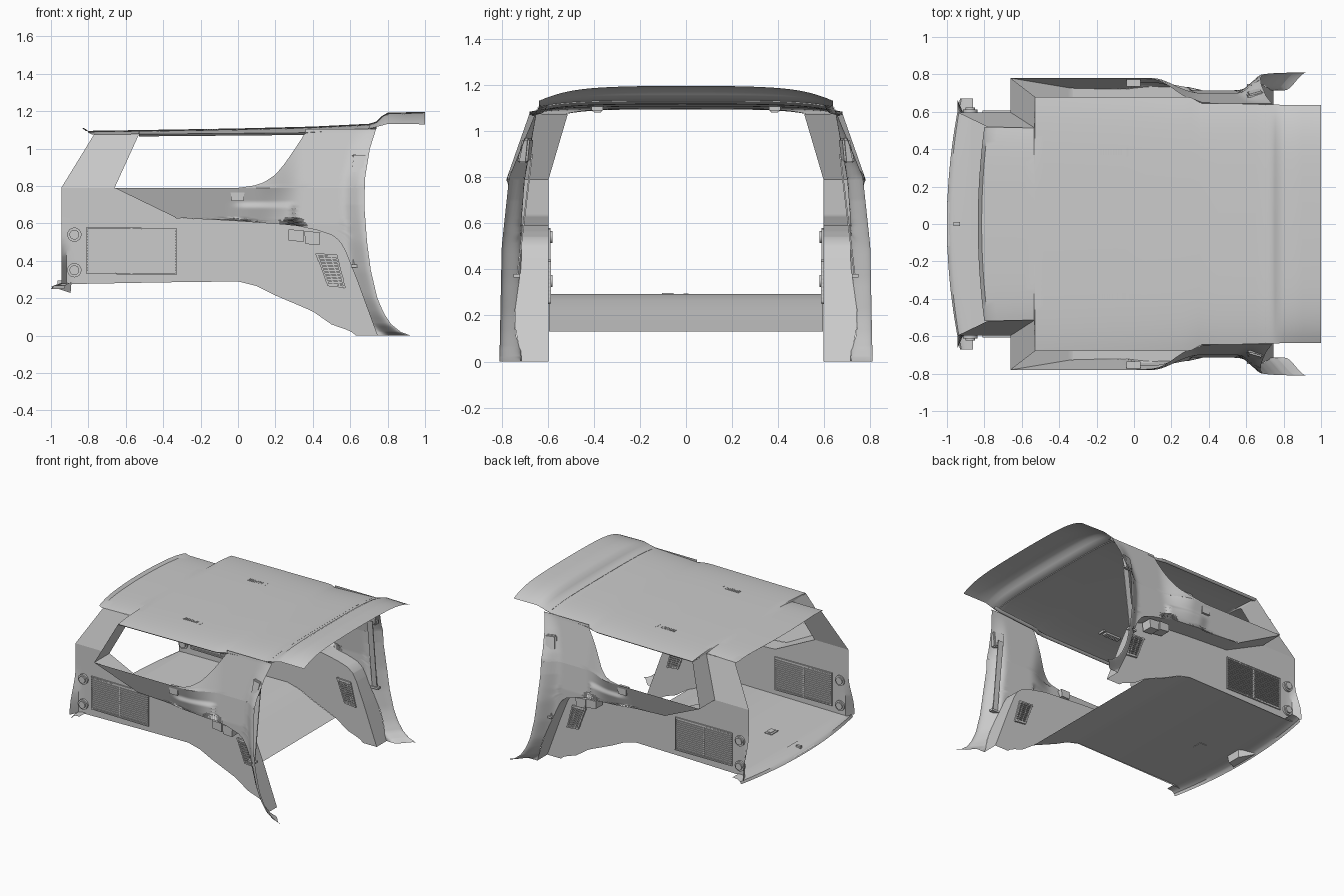
import bpy, bmesh, math

if "Cube" in bpy.data.objects:
    bpy.data.objects.remove(bpy.data.objects["Cube"])


def lin(tab, v):
    """Piecewise-linear lookup."""
    if v <= tab[0][0]:
        return tab[0][1]
    for (a, p), (b, q) in zip(tab, tab[1:]):
        if v <= b:
            return p + (q - p) * (v - a) / (b - a)
    return tab[-1][1]


def smooth(a, b, v):
    t = min(max((v - a) / (b - a), 0), 1)
    return t * t * (3 - 2 * t)


def make(name, bm, mirror=True, angle=35):
    bmesh.ops.remove_doubles(bm, verts=bm.verts, dist=0.0002)
    bmesh.ops.recalc_face_normals(bm, faces=bm.faces)
    me = bpy.data.meshes.new(name)
    bm.to_mesh(me)
    bm.free()
    for p in me.polygons:
        p.use_smooth = True
    me.set_sharp_from_angle(angle=math.radians(angle))
    ob = bpy.data.objects.new(name, me)
    bpy.context.collection.objects.link(ob)
    if mirror:
        m = ob.modifiers.new("mirror", 'MIRROR')
        m.use_axis = (False, True, False)
        m.use_mirror_merge = False
    return ob


def grid(name, f, us, vs, mirror=True, angle=35):
    bm = bmesh.new()
    rows = [[bm.verts.new(f(u, v)) for u in us] for v in vs]
    for r, s in zip(rows, rows[1:]):
        for i in range(len(us) - 1):
            bm.faces.new((r[i], r[i + 1], s[i + 1], s[i]))
    return make(name, bm, mirror, angle)


def steps(a, b, n):
    return [a + (b - a) * i / n for i in range(n + 1)]


def add_prism(bm, low, high):
    """Solid between two matching loops of 3D points."""
    a = [bm.verts.new(p) for p in low]
    b = [bm.verts.new(p) for p in high]
    n = len(a)
    bm.faces.new(a)
    bm.faces.new(b[::-1])
    for i in range(n):
        bm.faces.new((a[i], a[(i + 1) % n], b[(i + 1) % n], b[i]))


def side_prism(bm, pts, y0, y1):
    add_prism(bm, [(x, y0, z) for x, z in pts], [(x, y1, z) for x, z in pts])


def add_box(bm, x0, x1, y0, y1, z0, z1):
    side_prism(bm, [(x0, z0), (x1, z0), (x1, z1), (x0, z1)], y0, y1)


def frame(bm, pts, w, y0, y1):
    """Raised rim around a four-sided opening."""
    for (x0, z0), (x1, z1) in zip(pts, pts[1:] + pts[:1]):
        l = math.hypot(x1 - x0, z1 - z0)
        nx, nz = -(z1 - z0) / l * w, (x1 - x0) / l * w
        side_prism(bm, [(x0, z0), (x1, z1), (x1 + nx, z1 + nz), (x0 + nx, z0 + nz)], y0, y1)


# Shared outlines of the side trim
FRONT = [(0, .925), (.02, .87), (.06, .82), (.12, .78), (.2, .745), (.35, .71), (.5, .69),
         (.7, .675), (.85, .68), (1, .705), (1.11, .74)]
EDGE = [(-.66, .79), (-.33, .63), (0, .612), (.3, .59), (.42, .565), (.5, .54), (.545, .505),
        (.575, .45), (.635, .3), (.745, 0)]
BOTTOM = [(-.945, .275), (-.4, .285), (0, .29), (.1, .265), (.2, .215), (.4, .13), (.5, .06),
          (.6, .025), (.63, 0), (.745, 0)]
WINDOW = [(.79, 0), (.797, .07), (.82, .14), (.86, .2), (.92, .25), (1.0, .305), (1.085, .36)]
EDGE_BY_Z = [(z, x) for x, z in reversed(EDGE)]


def wall_y(x, z):
    y = lin([(0, .715), (.6, .715), (.79, .70), (1.1, .645)], z)
    wide = 1 - smooth(.1, .34, x)
    y += wide * lin([(.6, 0), (.79, .08), (1.08, .03)], z)
    pocket = smooth(-.05, .05, x) * (1 - smooth(.29, .305, x)) * (1 - smooth(.68, .72, z))
    y += .018 * pocket
    e = lin(FRONT, z)
    t = smooth(e - .12, e, x)
    return y + t * (lin([(0, .81), (.5, .80), (.8, .768), (1.1, .645)], z) - y)


def low_y(x, z):
    return .597 + .07 * (1 - smooth(-.945, -.91, x)) * (1 - smooth(.3, .6, z))


# Outer side wall, below and beside the window
def wall(left):
    def f(u, z):
        a, b = lin(left, z), lin(FRONT, z)
        x = a + (b - a) * u
        return (x, wall_y(x, z), z)
    return f


grid("outer_side_wall", wall(EDGE_BY_Z), steps(0, 1, 60), sorted(steps(0, .56, 24) + steps(.565, .79, 30) + [.02, .06]))
grid("front_pillar_upper", wall(WINDOW), steps(0, 1, 24), steps(.79, 1.105, 24))

# Inner lower panel, shelf ledge and rear pillar
xs = sorted(set(steps(-.945, .745, 60) + [p[0] for p in EDGE[:-1]]))


def low_panel(x, t):
    b = lin(BOTTOM, x)
    z = b + (lin(EDGE, x) - b) * t
    return (x, low_y(x, z), z)


grid("lower_side_panel", low_panel, xs, steps(0, 1, 14))


def ledge(x, t):
    z = lin(EDGE, x)
    return (x, .597 + (wall_y(x, z) - .597) * t, z)


grid("wheel_arch_ledge", ledge, [x for x in xs if x >= -.661], steps(0, 1, 4))


def rear_pillar(u, t):
    a, b = -.945 + .175 * t, -.66 + .13 * t
    return (a + (b - a) * u, .597 - .084 * t, .79 + .285 * t)


grid("rear_pillar", rear_pillar, steps(0, 1, 4), steps(0, 1, 6))


def pillar_side(u, t):
    a, b = .597 - .084 * t, .78 - .10 * t
    return (-.66 + .13 * t, a + (b - a) * u, .79 + .285 * t)


grid("rear_pillar_window_face", pillar_side, steps(0, 1, 3), steps(0, 1, 6))

# Headliner lofted along x: half width, centre height, edge height
WIDTH = [(-.8, .52), (-.535, .513), (-.53, .68), (.3, .68), (.35, .65), (.74, .638), (1, .635)]
CROWN = [(-.8, 1.112), (-.78, 1.095), (0, 1.108), (.4, 1.118), (.7, 1.133), (.74, 1.145), (.77, 1.175), (.8, 1.192), (1, 1.197)]
RIM = [(-.8, 1.085), (-.78, 1.075), (.35, 1.085), (.7, 1.105), (.8, 1.132), (1, 1.13)]


def roof(t, x):
    c, r = lin(CROWN, x), lin(RIM, x)
    shift = -.035 * (1 - t * t) * (1 - smooth(-.8, -.55, x))
    return (x + shift, lin(WIDTH, x) * t, r + (c - r) * (1 - .25 * t * t - .75 * t ** 6))


grid("headliner", roof, steps(-1, 1, 40),
     sorted(steps(-.78, .7, 30) + [-.8, -.535, -.53, .35, .72, .74, .755, .77, .785, .8, .9, 1]), False)

# Roof edge trim under the rim
grid("roof_edge_trim", lambda t, x: (x, lin(WIDTH, x) - .035 * t, lin(RIM, x) - .012 * math.sin(t * math.pi)),
     steps(0, 1, 6), steps(-.53, .74, 24))

# Roof seam and roof lamps
bm = bmesh.new()
for a, b in zip(steps(-.6, .6, 24), steps(-.6, .6, 24)[1:]):
    pa, pb = roof(a / .638, .70), roof(b / .638, .70)
    add_prism(bm, [(.70, a, pa[2] - .004), (.704, a, pa[2] - .004), (.704, a, pa[2] + .002), (.70, a, pa[2] + .002)],
              [(.70, b, pb[2] - .004), (.704, b, pb[2] - .004), (.704, b, pb[2] + .002), (.70, b, pb[2] + .002)])
make("roof_seam", bm, False)
bm = bmesh.new()
add_box(bm, -.185, -.06, .365, .405, 1.086, 1.1)
for x in steps(-.18, -.072, 8):
    add_box(bm, x, x + .007, .37, .4, 1.08, 1.106)
add_box(bm, -.04, -.03, .36, .41, 1.09, 1.106)
make("roof_lamp", bm)

# Cargo floor and rear sill
FLOOR = [(-.93, .285), (0, .293), (.1, .265), (.2, .215), (.4, .13)]
grid("cargo_floor", lambda y, x: (x, y, lin(FLOOR, x)), [-.595, 0, .595], [-.87, -.5, 0, .05, .1, .2, .3, .4], False, 60)
SILL = [(0, .285), (.6, .282), (.9, .268), (1, .25)]


def sill(y, t):
    outer = -1 + .07 * (y / .67) ** 2
    return (-.86 + (outer + .86) * t, y, lin(SILL, t))


grid("rear_sill", sill, steps(-.67, .67, 32), [0, .6, .8, .9, 1], False)
bm = bmesh.new()
add_prism(bm, [(-1, -.125, .262), (-.89, -.06, .289), (-.89, .06, .289), (-1, .125, .262)],
          [(-.96, -.09, .25), (-.895, -.05, .228), (-.895, .05, .228), (-.96, .09, .25)])
add_box(bm, -.965, -.93, -.01, .01, .26, .295)
make("latch_pocket", bm, False)
bm = bmesh.new()
add_box(bm, -.69, -.63, -.12, -.04, .284, .293)
add_box(bm, -.675, -.645, -.105, -.055, .29, .297)
make("floor_handle", bm, False)

# Rear louvre grille
bm = bmesh.new()
frame(bm, [(-.81, .33), (-.33, .325), (-.33, .575), (-.81, .58)], .008, .588, .606)
for z in steps(.342, .565, 15):
    add_box(bm, -.805, -.335, .59, .604, z - .0035, z + .0035)
add_box(bm, -.575, -.565, .591, .603, .33, .575)
make("rear_grille", bm)

# Slanted wheel arch vent
bm = bmesh.new()
frame(bm, [(.48, .265), (.575, .255), (.53, .435), (.415, .44)], .01, .586, .61)
for t in steps(.08, .92, 9):
    a, b, z = .48 - .065 * t, .575 - .045 * t, .262 + .175 * t
    side_prism(bm, [(a, z - .004), (b, z - .006), (b, z + .002), (a, z + .004)], .588, .607)
for s in (.33, .66):
    x0, x1 = .48 + .095 * s, .415 + .115 * s
    side_prism(bm, [(x0, .262), (x0 + .006, .262), (x1 + .006, .437), (x1, .437)], .59, .605)
make("arch_vent", bm)

# Round sockets near the tailgate
bm = bmesh.new()
for z in (.54, .35):
    for ring in ((.038, .588, .612), (.026, .58, .622)):
        pts = [(-.875 + ring[0] * math.cos(a), z + ring[0] * math.sin(a)) for a in steps(0, math.tau, 24)[:-1]]
        side_prism(bm, pts, ring[1], ring[2])
make("round_socket", bm)

# Cup holder below the ledge
bm = bmesh.new()
side_prism(bm, [(.27, .567), (.27, .51), (.35, .50), (.35, .565)], .615, .695)
side_prism(bm, [(.355, .56), (.36, .49), (.435, .485), (.44, .552)], .615, .695)
make("cup_holder", bm)

# Small hook block under the window
bm = bmesh.new()
side_prism(bm, [(-.04, .775), (-.035, .72), (.03, .72), (.035, .775)], .735, .772)
make("coat_hook", bm)

# Belt guide, belt and lower anchor on the front pillar
bm = bmesh.new()
add_prism(bm, [(.60, .675, .87), (.67, .69, .86), (.69, .68, .97), (.61, .66, .97)],
          [(.60, .705, .87), (.67, .735, .86), (.69, .712, .97), (.61, .69, .97)])
bmesh.ops.bevel(bm, geom=bm.edges[:], offset=.008, segments=2, affect='EDGES')
make("belt_guide", bm)
bm = bmesh.new()
add_prism(bm, [(.615, .665, .9), (.66, .665, .9), (.66, .672, .9), (.615, .672, .9)],
          [(.615, .728, .38), (.655, .728, .38), (.655, .735, .38), (.615, .735, .38)])
add_box(bm, .605, .67, .72, .748, .365, .38)
make("seat_belt", bm)
